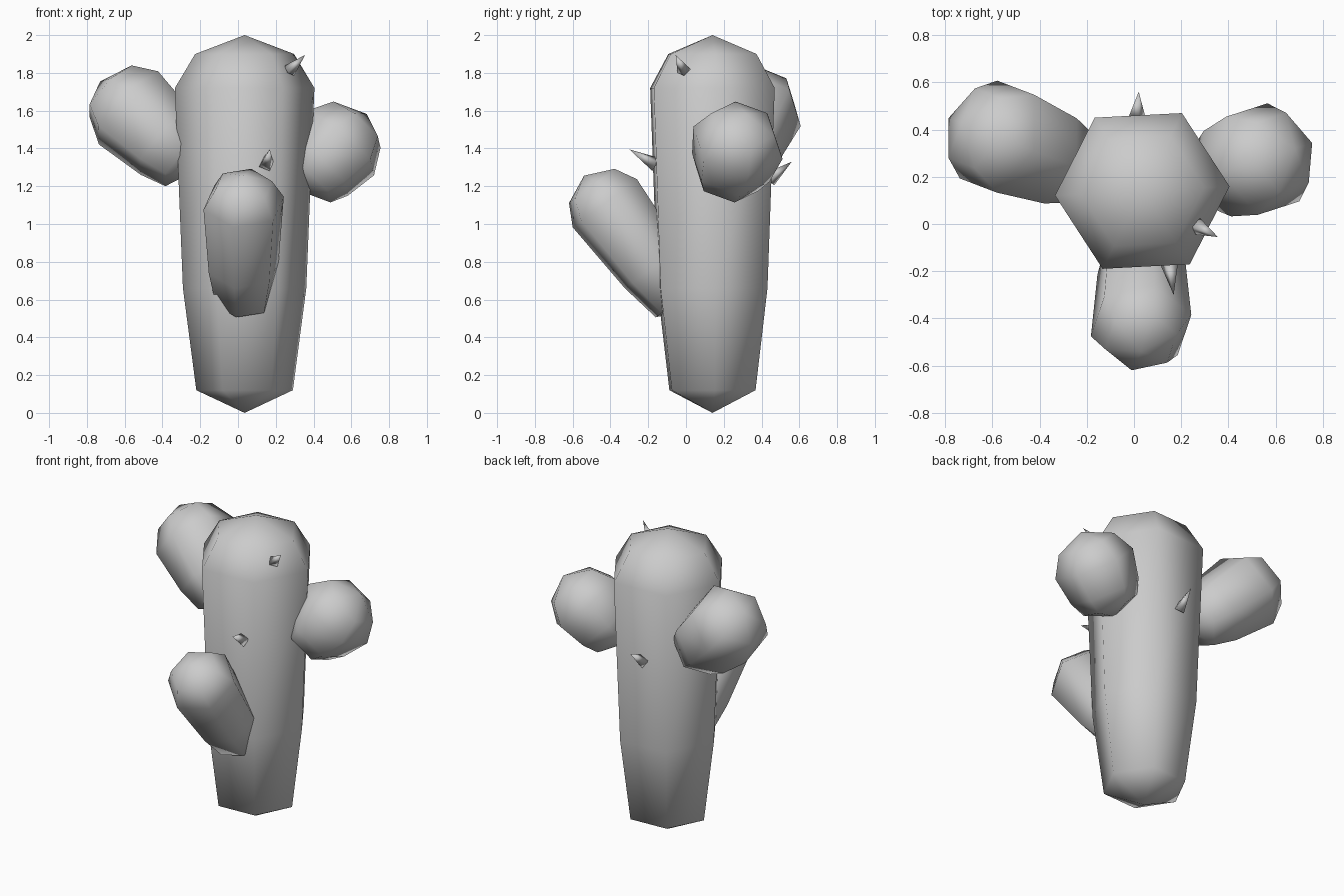
import bpy, bmesh
from math import sin, cos, radians, pi
from mathutils import Vector

if "Cube" in bpy.data.objects:
    bpy.data.objects.remove(bpy.data.objects["Cube"], do_unlink=True)

grey = bpy.data.materials.new("plain grey")
grey.use_nodes = True
tone = (0.6, 0.6, 0.6, 1)
grey.diffuse_color = tone
grey.node_tree.nodes["Principled BSDF"].inputs["Base Color"].default_value = tone


def lathe(name, base, axis, profile, roll, sides=6):
    """Smooth faceted body: (height, radius) rings along an axis, closed by points."""
    d = Vector(axis).normalized()
    u = Vector((0, 0, 1)).cross(d)
    u = u.normalized() if u.length > 0.01 else Vector((1, 0, 0))
    v = d.cross(u)
    bm = bmesh.new()
    rings = []
    for height, radius in profile:
        centre = Vector(base) + d * height
        if radius == 0:
            rings.append([bm.verts.new(centre)] * sides)
            continue
        angles = [radians(roll) + 2 * pi * k / sides for k in range(sides)]
        rings.append([bm.verts.new(centre + (u * cos(a) + v * sin(a)) * radius)
                      for a in angles])
    for low, high in zip(rings, rings[1:]):
        for k in range(sides):
            n = (k + 1) % sides
            corners = [low[k], low[n], high[n], high[k]]
            bm.faces.new(list(dict.fromkeys(corners)))
    bmesh.ops.recalc_face_normals(bm, faces=bm.faces)
    for f in bm.faces:
        f.smooth = True
    mesh = bpy.data.meshes.new(name)
    bm.to_mesh(mesh)
    bm.free()
    mesh.materials.append(grey)
    obj = bpy.data.objects.new(name, mesh)
    bpy.context.collection.objects.link(obj)
    return obj


# Trunk
lathe("trunk", (0.035, 0.14, 0), (0, 0, 1),
      [(0, 0), (0.12, 0.256), (0.66, 0.327), (1.72, 0.37), (1.9, 0.262), (2, 0)], 3)


# Arms: placed by the centre of their widest ring
def arm(name, centre, axis, radius, length, roll):
    r = radius
    profile = [(-length - 0.3 * r, 0), (-length, 0.69 * r), (-0.66 * length, 0.87 * r),
               (0, r), (0.52 * r, 0.71 * r), (0.83 * r, 0)]
    lathe(name, centre, axis, profile, roll)


arm("front_arm", (0.03, -0.43, 1.11), (0, -0.6, 0.8), 0.22, 0.645, 15)
arm("right_arm", (-0.58, 0.37, 1.615), (-0.706, 0.27, 0.654), 0.256, 0.43, 30)
arm("left_arm", (0.545, 0.275, 1.43), (0.65, 0.21, 0.73), 0.252, 0.27, 30)


# Spikes
def spike(name, base, tip, radius):
    axis = Vector(tip) - Vector(base)
    lathe(name, base, axis, [(0, 0), (0.001, radius), (axis.length, 0)], 20, 4)


spike("top_spike", (0.27, -0.01, 1.81), (0.355, -0.055, 1.895), 0.037)
spike("front_spike", (0.15, -0.16, 1.315), (0.168, -0.3, 1.395), 0.042)
spike("back_spike", (0.01, 0.44, 1.235), (0.02, 0.56, 1.33), 0.042)
